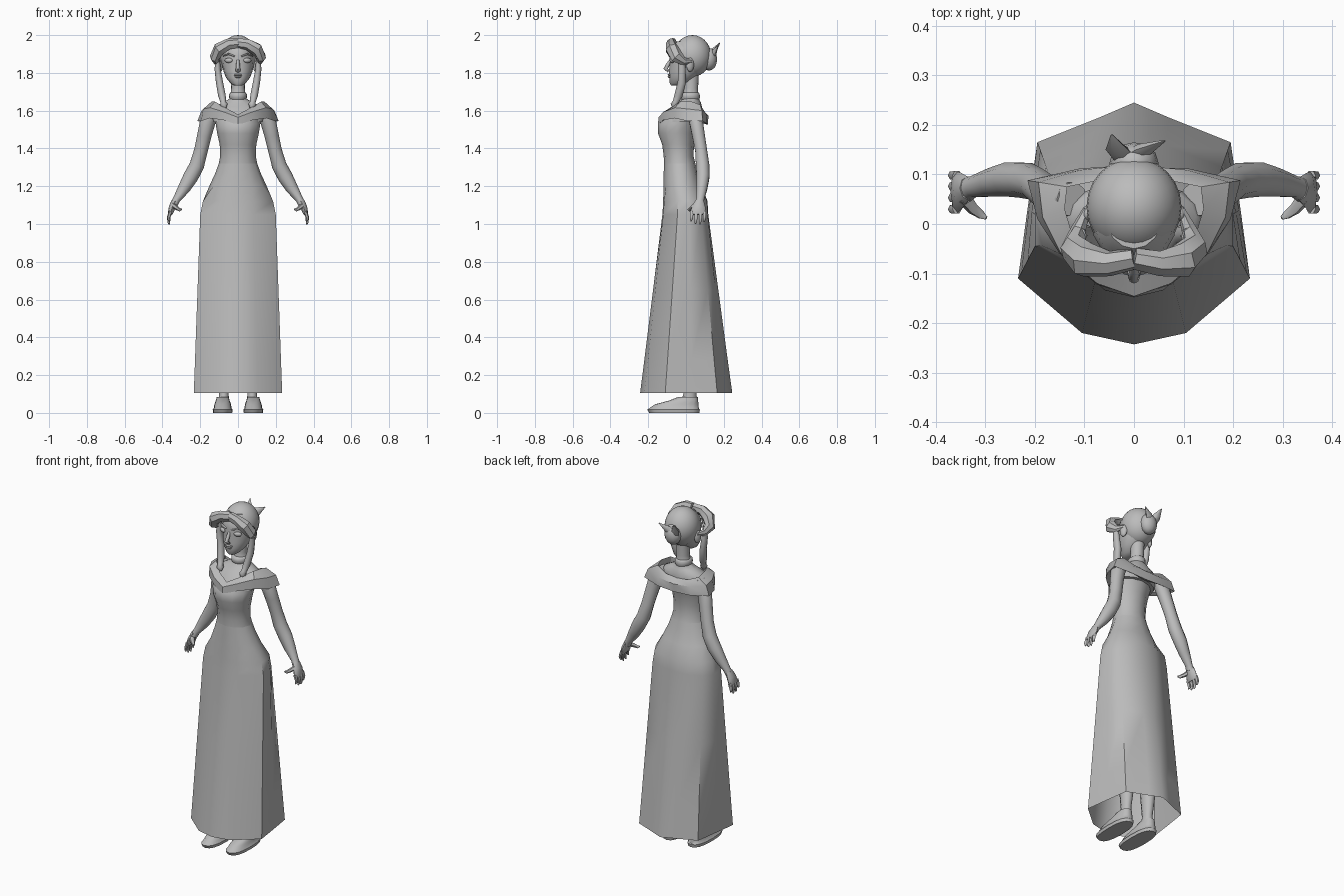
import bpy, bmesh, math
from mathutils import Vector, Matrix

grey = bpy.data.materials.new("plain grey")
grey.diffuse_color = (0.5, 0.5, 0.5, 1)


def finish(name, bm, angle=50):
    bmesh.ops.recalc_face_normals(bm, faces=bm.faces)
    me = bpy.data.meshes.new(name)
    bm.to_mesh(me)
    bm.free()
    me.materials.append(grey)
    ob = bpy.data.objects.new(name, me)
    bpy.context.collection.objects.link(ob)
    bpy.ops.object.select_all(action='DESELECT')
    bpy.context.view_layer.objects.active = ob
    ob.select_set(True)
    bpy.ops.object.shade_smooth_by_angle(angle=math.radians(angle))
    return ob


def loft(name, rings, caps=(True, True), loop=False, angle=50):
    bm = bmesh.new()
    vs = [[bm.verts.new(p) for p in r] for r in rings]
    n = len(vs[0])
    pairs = list(zip(vs, vs[1:])) + ([(vs[-1], vs[0])] if loop else [])
    for a, b in pairs:
        for i in range(n):
            j = (i + 1) % n
            bm.faces.new((a[i], a[j], b[j], b[i]))
    if caps[0]:
        bm.faces.new(vs[0])
    if caps[1]:
        bm.faces.new(vs[-1])
    return finish(name, bm, angle)


def oval(z, w, f, b, n=16, cx=0, power=1.0):
    """Flat ring of half width w between y = f and y = b."""
    out = []
    for i in range(n):
        a = 2 * math.pi * i / n
        s, c = math.sin(a), math.cos(a)
        y = (f + b) / 2 - (b - f) / 2 * math.copysign(abs(c) ** power, c)
        out.append((cx + w * math.copysign(abs(s) ** power, s), y, z))
    return out


def tube(name, pts, n=8, angle=60):
    """Tube along points (x, y, z, x radius, depth radius)."""
    rings = []
    for i, p in enumerate(pts):
        d = Vector(pts[min(i + 1, len(pts) - 1)][:3]) - Vector(pts[max(i - 1, 0)][:3])
        d.normalize()
        ref = Vector((0, 1, 0)) if abs(d.y) < 0.8 else Vector((0, 0, 1))
        u = ref.cross(d).normalized()
        v = d.cross(u)
        rings.append([Vector(p[:3]) + u * p[3] * math.cos(2 * math.pi * k / n)
                      + v * p[4] * math.sin(2 * math.pi * k / n) for k in range(n)])
    return loft(name, rings, angle=angle)


def ball(name, c, r, seg=16, rot=0):
    bm = bmesh.new()
    m = Matrix.Translation(c) @ Matrix.Rotation(rot, 4, 'Z') @ Matrix.Diagonal((*r, 1))
    bmesh.ops.create_uvsphere(bm, u_segments=seg, v_segments=seg // 2 + 2, radius=1, matrix=m)
    return finish(name, bm)


# Skirt: angular hem that blends into oval hips
hem = [(0, -.243), (.105, -.22), (.234, -.11), (.215, .03), (.195, .165), (.07, .215), (0, .245)]
hem = hem + [(-x, y) for x, y in hem[-2:0:-1]]
hip = [(0, -.125), (.08, -.12), (.2, -.045), (.2, .02), (.165, .08), (.06, .115), (0, .118)]
hip = hip + [(-x, y) for x, y in hip[-2:0:-1]]


def skirt_ring(z, t, s=1.0):
    return [((a[0] * (1 - t) + b[0] * t) * s, (a[1] * (1 - t) + b[1] * t) * (.5 + s / 2), z)
            for a, b in zip(hem, hip)]


loft("skirt", [skirt_ring(.105, 0), skirt_ring(.28, .19), skirt_ring(.65, .58), skirt_ring(1.05, 1),
               skirt_ring(1.12, 1, .93)]
     + [oval(z, w, f, b, 12) for z, w, f, b in
        ((1.2, .152, -.12, .085), (1.27, .12, -.118, .062), (1.32, .102, -.117, .05))],
     (False, False))

# Bodice
loft("bodice", [oval(*r, 12) for r in (
    (1.32, .102, -.117, .05), (1.36, .094, -.118, .04), (1.42, .097, -.126, .042),
    (1.48, .11, -.148, .05), (1.53, .118, -.148, .065), (1.57, .12, -.115, .08))], (False, False))

# Chest, shoulders and neck
loft("shoulders_and_neck", [oval(*r) for r in (
    (1.54, .13, -.12, .085), (1.59, .145, -.09, .09), (1.62, .125, -.055, .085),
    (1.645, .075, -.035, .078), (1.665, .042, -.018, .066), (1.72, .036, -.01, .064),
    (1.80, .038, -.015, .068))])
loft("choker", [oval(*r) for r in (
    (1.66, .043, -.026, .07), (1.672, .048, -.032, .074), (1.69, .046, -.03, .072), (1.697, .038, -.02, .066))])

# Folded off-shoulder collar: top edge and bottom edge of each cross-section
half = [((0, -.108, 1.58), (0, -.148, 1.525)), ((.06, -.085, 1.612), (.075, -.122, 1.55)),
        ((.122, -.03, 1.648), (.15, -.06, 1.56)), ((.14, .03, 1.648), (.195, .01, 1.545)),
        ((.135, .075, 1.632), (.215, .088, 1.545)), ((.07, .088, 1.605), (.11, .112, 1.53)),
        ((0, .088, 1.598), (0, .115, 1.525))]


def section(t, b, s):
    t, b = Vector(t), Vector(b)
    out = Vector((b.x - t.x, b.y - t.y, 0)).normalized()
    mid = t.lerp(b, .5)
    pts = [t, mid + out * .018 + Vector((0, 0, .012)), b, b - out * .025 + Vector((0, 0, .008)), t - Vector((0, 0, .03))]
    return [(p.x * s, p.y, p.z) for p in pts]


loft("collar", [section(t, b, 1) for t, b in half] + [section(t, b, -1) for t, b in half[-2:0:-1]],
     (False, False), True, 30)

# Head: jaw, cheeks and brow
loft("face", [oval(*r) for r in (
    (1.733, .022, -.078, -.03), (1.745, .04, -.086, .01), (1.775, .064, -.088, .05),
    (1.81, .077, -.09, .085), (1.85, .085, -.086, .11), (1.89, .088, -.088, .12),
    (1.93, .082, -.08, .118), (1.965, .06, -.05, .1))])
tube("nose", [(0, -.08, 1.872, .007, .006), (0, -.095, 1.845, .01, .01),
              (0, -.108, 1.822, .012, .012), (0, -.092, 1.808, .014, .007)])
for nm, z, r in (("upper_lip", 1.789, .024), ("lower_lip", 1.779, .019)):
    ball(nm, (0, -.086, z), (r, .011, .006), 10)

# Hair cap and gathered bun
ball("hair_cap", (0, .034, 1.89), (.096, .1, .11), 24)
ball("bun", (0, .122, 1.872), (.05, .043, .06), 12)
tube("bun_spike_long", [(-.02, .125, 1.87, .03, .02), (.02, .15, 1.91, .024, .014), (.062, .168, 1.94, .002, .002)], 6)
tube("bun_spike_tall", [(-.01, .125, 1.87, .03, .02), (-.035, .15, 1.92, .024, .014), (-.045, .18, 1.96, .002, .002)], 6)

for s, side in ((-1, "left"), (1, "right")):
    def mir(pts):
        return [(s * p[0],) + tuple(p[1:]) for p in pts]

    # Eyes, brows and ears
    ball(side + "_eye", (s * .05, -.073, 1.866), (.023, .011, .013), 12, s * .45)
    tube(side + "_brow", mir([(.018, -.087, 1.888, .004, .004), (.05, -.08, 1.9, .005, .005),
                              (.078, -.05, 1.89, .003, .003)]), 6)
    ball(side + "_ear", (s * .093, .022, 1.843), (.013, .022, .038), 10, s * .4)

    # Swept fringe and long side lock
    tube(side + "_fringe", mir([(0, -.07, 1.958, .028, .022), (.05, -.08, 1.952, .03, .026),
                                (.098, -.073, 1.925, .036, .036), (.123, -.048, 1.885, .026, .036),
                                (.112, -.012, 1.86, .016, .022), (.095, .03, 1.862, .008, .01)]), 7, 35)
    tube(side + "_lock", mir([(.108, -.025, 1.88, .012, .018), (.108, -.022, 1.82, .016, .02),
                              (.098, -.022, 1.75, .019, .022), (.085, -.04, 1.68, .02, .022),
                              (.078, -.055, 1.645, .015, .016), (.075, -.062, 1.632, .021, .02),
                              (.07, -.064, 1.612, .008, .008)]), 8)

    # Arm
    tube(side + "_arm", mir([(.125, .05, 1.61, .035, .035), (.158, .052, 1.55, .042, .038),
                             (.178, .066, 1.47, .038, .035), (.196, .08, 1.39, .036, .033),
                             (.218, .088, 1.31, .039, .037), (.25, .09, 1.25, .04, .036),
                             (.285, .084, 1.19, .033, .03), (.325, .075, 1.13, .02, .022),
                             (.338, .07, 1.105, .02, .026)]), 10)
    # Palm, four fingers and thumb
    tube(side + "_palm", mir([(.335, .072, 1.12, .018, .024), (.348, .068, 1.09, .018, .036),
                              (.357, .064, 1.06, .014, .042), (.36, .064, 1.05, .01, .04)]), 8)
    for i, (y, end) in enumerate(((.03, 1.015), (.053, 1.0), (.076, .998), (.098, 1.012))):
        tube(f"{side}_finger_{i + 1}", mir([(.357, y, 1.065, .01, .01), (.367, y, 1.035, .009, .0095),
                                            (.366, y - .002, end + .008, .007, .007),
                                            (.363, y - .003, end, .003, .003)]), 6)
    tube(side + "_thumb", mir([(.345, .055, 1.1, .014, .016), (.325, .03, 1.085, .011, .012),
                               (.308, .018, 1.075, .009, .009), (.298, .012, 1.078, .004, .004)]), 6)

    # Leg and shoe
    loft(side + "_leg", [oval(z, w, f, b, 10, s * .075) for z, w, f, b in (
        (.05, .03, -.03, .06), (.11, .026, -.01, .055), (.25, .04, -.02, .075), (.45, .05, -.04, .08))])
    loft(side + "_shoe", [oval(z, w, f, b, 16, s * .081, .8) for z, w, f, b in (
        (0, .05, -.195, .07), (.018, .053, -.205, .074), (.022, .048, -.198, .068),
        (.045, .044, -.165, .066), (.065, .037, -.09, .064), (.085, .031, -.04, .062))])
